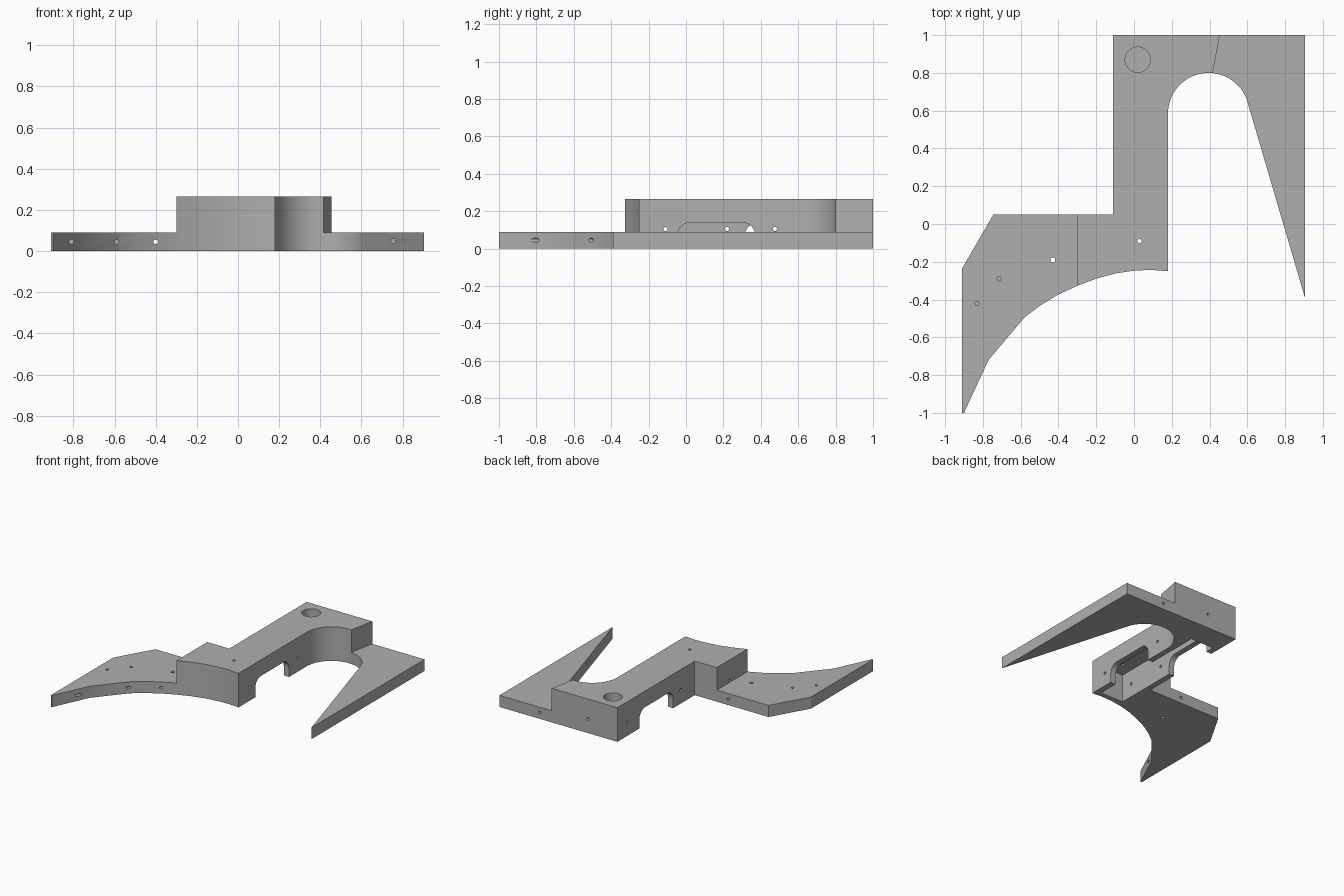
import bpy, bmesh
from math import cos, sin, pi
from mathutils import Matrix, Vector

if "Cube" in bpy.data.objects:
    bpy.data.objects.remove(bpy.data.objects["Cube"])

grey = bpy.data.materials.new("plain grey")
grey.use_nodes = True
grey.diffuse_color = (0.43, 0.43, 0.43, 1)
grey.node_tree.nodes["Principled BSDF"].inputs["Base Color"].default_value = (0.43, 0.43, 0.43, 1)


def arc(cx, cy, r, a0, a1, n=20):
    return [(cx + r * cos(a0 + (a1 - a0) * i / n), cy + r * sin(a0 + (a1 - a0) * i / n))
            for i in range(n + 1)]


def make_object(name, bm):
    bmesh.ops.recalc_face_normals(bm, faces=bm.faces)
    mesh = bpy.data.meshes.new(name)
    bm.to_mesh(mesh)
    bm.free()
    mesh.materials.append(grey)
    obj = bpy.data.objects.new(name, mesh)
    bpy.context.collection.objects.link(obj)
    return obj


def prism(name, outline, low, high, along_x=False):
    """Extrude an outline along z, or a (y, z) outline along x."""
    bm = bmesh.new()
    place = (lambda p: (low, p[0], p[1])) if along_x else (lambda p: (p[0], p[1], low))
    face = bm.faces.new([bm.verts.new(place(p)) for p in outline])
    new = bmesh.ops.extrude_face_region(bm, geom=[face])["geom"]
    step = Vector((high - low, 0, 0) if along_x else (0, 0, high - low))
    bmesh.ops.translate(bm, verts=[v for v in new if isinstance(v, bmesh.types.BMVert)], vec=step)
    return make_object(name, bm)


def drill(start, end, radius=0.011, sides=16):
    """Cylinder cutter between two points."""
    a, b = Vector(start), Vector(end)
    bm = bmesh.new()
    turn = (b - a).to_track_quat("Z", "Y").to_matrix().to_4x4()
    bmesh.ops.create_cone(bm, cap_ends=True, segments=sides, radius1=radius, radius2=radius,
                          depth=(b - a).length, matrix=Matrix.Translation((a + b) / 2) @ turn)
    return make_object("hole_cutter", bm)


def carve(obj, cutters):
    for c in cutters:
        c.hide_render = True
        mod = obj.modifiers.new("cut", "BOOLEAN")
        mod.operation, mod.solver, mod.object = "DIFFERENCE", "EXACT", c
    bpy.context.view_layer.update()
    graph = bpy.context.evaluated_depsgraph_get()
    mesh = bpy.data.meshes.new_from_object(obj.evaluated_get(graph))
    obj.modifiers.clear()
    obj.data = mesh
    for c in cutters:
        bpy.data.objects.remove(c)


def side_opening(y0, y1, x0, x1):
    """Open-bottomed slot with rounded upper corners."""
    r = 0.07
    outline = [(y0, -0.1)] + arc(y0 + r, 0.07, r, pi, pi / 2, 10)
    outline += arc(y1 - r, 0.07, r, pi / 2, 0, 10) + [(y1, -0.1)]
    return prism("opening_cutter", outline, x0, x1, True)


TOP, LOW, WALL = 0.265, 0.09, 0.045

# Shared curves: the round notch and the sweeping front edge
notch = arc(0.395, 0.585, 0.215, pi, pi * 0.07, 28)
split = min(range(len(notch)), key=lambda i: abs(notch[i][0] - 0.41))
front = [(0.18, -0.25), (0.09, -0.243), (0, -0.247), (-0.1, -0.262), (-0.2, -0.289), (-0.3, -0.327)]
sweep = [(-0.3, -0.327), (-0.4, -0.373), (-0.5, -0.434), (-0.58, -0.495)]

# Tall main arm
arm = prism("main_arm", front + [(-0.3, 0.05), (-0.11, 0.05), (-0.11, 1), (0.455, 1)]
            + notch[:split + 1][::-1], 0, TOP)
cavity = [(-0.11 + WALL, -0.205), (0.18 - WALL, -0.205), (0.18 - WALL, 0.8), (-0.11 + WALL, 0.8)]
carve(arm, [
    prism("cavity_cutter", cavity, -0.1, TOP - WALL),
    side_opening(-0.045, 0.37, 0.1, 0.3),
    side_opening(0.315, 0.73, -0.2, -0.02),
    drill((0.02, 0.87, 0.15), (0.02, 0.87, 0.4), 0.067, 40),
    drill((0.03, -0.09, 0.15), (0.03, -0.09, 0.4)),
    drill((-0.5, -0.11, 0.105), (0.3, -0.11, 0.105)),
    drill((-0.3, 0.22, 0.105), (0, 0.22, 0.105)),
    drill((0.1, 0.475, 0.105), (0.3, 0.475, 0.105)),
    drill((-0.2, 0.88, 0.105), (-0.05, 0.88, 0.105)),
    drill((0.145, 0.92, 0.11), (0.145, 1.1, 0.11)),
])

# Low swept wing
wing = prism("side_wing", sweep + [(-0.77, -0.72), (-0.9, -1), (-0.91, -1), (-0.91, -0.235),
                                   (-0.745, 0.05), (-0.3, 0.05)], 0, LOW)
carve(wing, [drill((-0.43, -0.19, -0.1), (-0.43, -0.19, 0.2), 0.013)]
      + [drill((x, y, 0.04), (x, y, 0.2)) for x, y in ((-0.715, -0.29), (-0.83, -0.42))]
      + [drill((-0.4, -0.5, 0.045), (-0.4, 0.2, 0.045))]
      + [drill((x, y - 0.1, 0.045), (x, y + 0.1, 0.045)) for x, y in ((-0.59, -0.5), (-0.81, -0.8))])

# Low pointed fang
fang = prism("pointed_fang", notch[split:] + [(0.905, -0.39), (0.905, 1), (0.455, 1)], 0, LOW)
carve(fang, [drill((0.755, 0, 0.048), (0.755, 0.2, 0.048)),
             drill((0.56, 0.9, 0.048), (0.56, 1.1, 0.048))])

# Smooth the curved walls while keeping edges crisp
bpy.ops.object.select_all(action="DESELECT")
for part in (arm, wing, fang):
    part.select_set(True)
bpy.context.view_layer.objects.active = arm
bpy.ops.object.shade_smooth_by_angle(angle=0.35)
